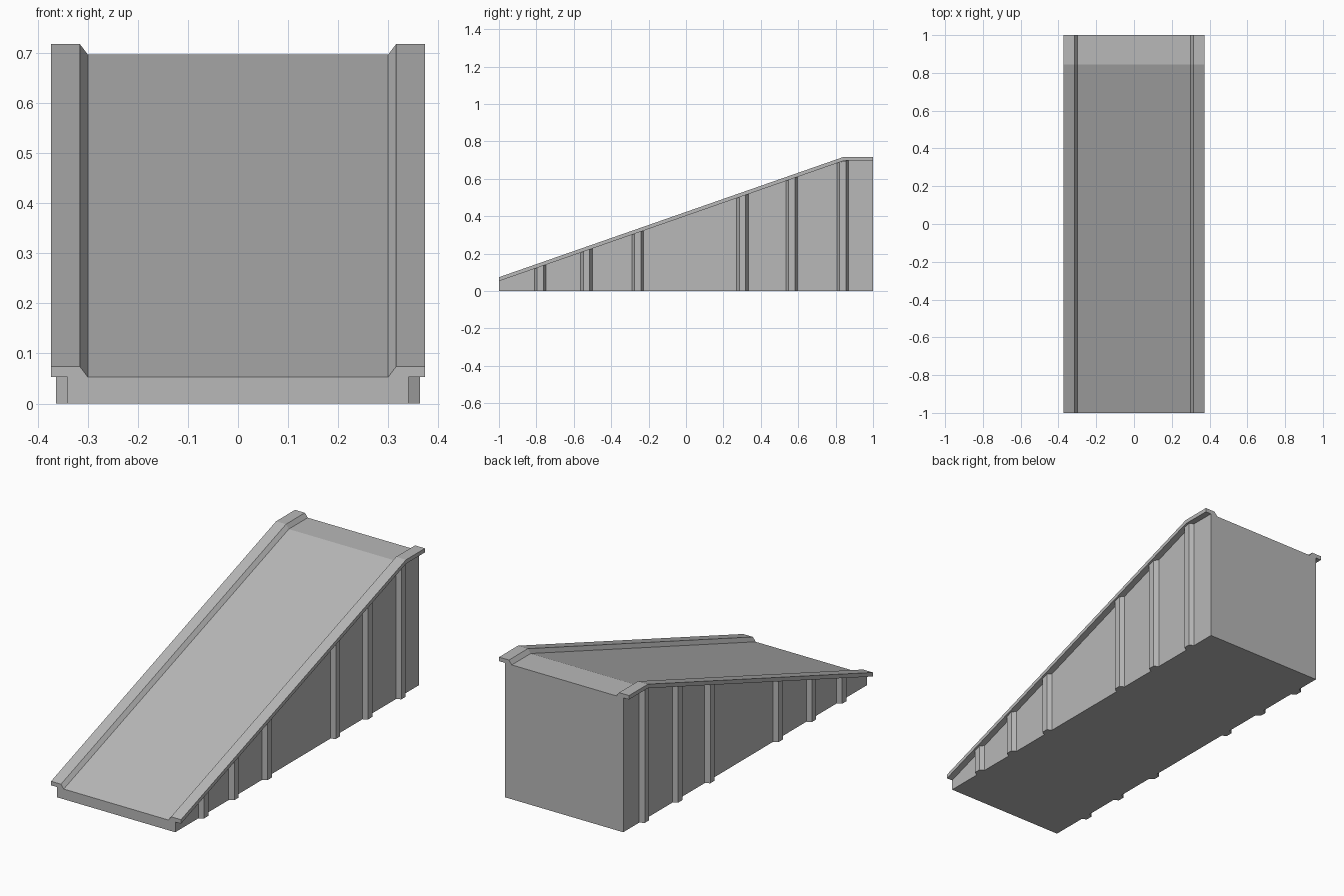
import bpy
import bmesh

cube = bpy.data.objects.get("Cube")
if cube:
    bpy.data.objects.remove(cube, do_unlink=True)

FRONT, BEND, BACK = -1.0, 0.845, 1.0
LOW, HIGH = 0.053, 0.697
CURB = 0.021
WALL = 0.34

concrete = bpy.data.materials.new("concrete_grey")
concrete.use_nodes = True
grey = (0.48, 0.48, 0.48, 1)
concrete.diffuse_color = grey
concrete.node_tree.nodes["Principled BSDF"].inputs["Base Color"].default_value = grey


def deck_height(y):
    return LOW + (HIGH - LOW) * min(1, (y - FRONT) / (BEND - FRONT))


def loft(name, rings):
    """Skin a row of matching closed rings and cap both ends."""
    bm = bmesh.new()
    rows = [[bm.verts.new(p) for p in ring] for ring in rings]
    n = len(rows[0])
    for a, b in zip(rows, rows[1:]):
        for i in range(n):
            j = (i + 1) % n
            bm.faces.new((a[i], a[j], b[j], b[i]))
    bm.faces.new(rows[0])
    bm.faces.new(rows[-1])
    bmesh.ops.recalc_face_normals(bm, faces=bm.faces)
    mesh = bpy.data.meshes.new(name)
    bm.to_mesh(mesh)
    bm.free()
    mesh.materials.append(concrete)
    obj = bpy.data.objects.new(name, mesh)
    bpy.context.collection.objects.link(obj)


# Ramp: wedge with raised, overhanging curbs, swept along its length
def section(y):
    h = deck_height(y)
    half = [(WALL, 0), (WALL, h), (0.373, h), (0.373, h + CURB),
            (0.316, h + CURB), (0.30, h)]
    outline = half + [(-x, z) for x, z in reversed(half)]
    return [(x, y, z) for x, z in outline]


loft("ramp_body", [section(y) for y in (FRONT, BEND, BACK)])

# Side ribs: tapered posts running from the ground up to the curbs
rib_plan = [(WALL - 0.01, -0.031), (WALL, -0.031), (0.363, -0.017),
            (0.363, 0.017), (WALL, 0.031), (WALL - 0.01, 0.031)]
for side, label in ((1, "left"), (-1, "right")):
    for number, centre in enumerate((-0.779, -0.532, -0.258, 0.302, 0.566, 0.839), 1):
        plan = [(side * x, centre + dy) for x, dy in rib_plan]
        loft(f"{label}_rib_{number}",
             [[(x, y, 0) for x, y in plan],
              [(x, y, deck_height(y)) for x, y in plan]])
